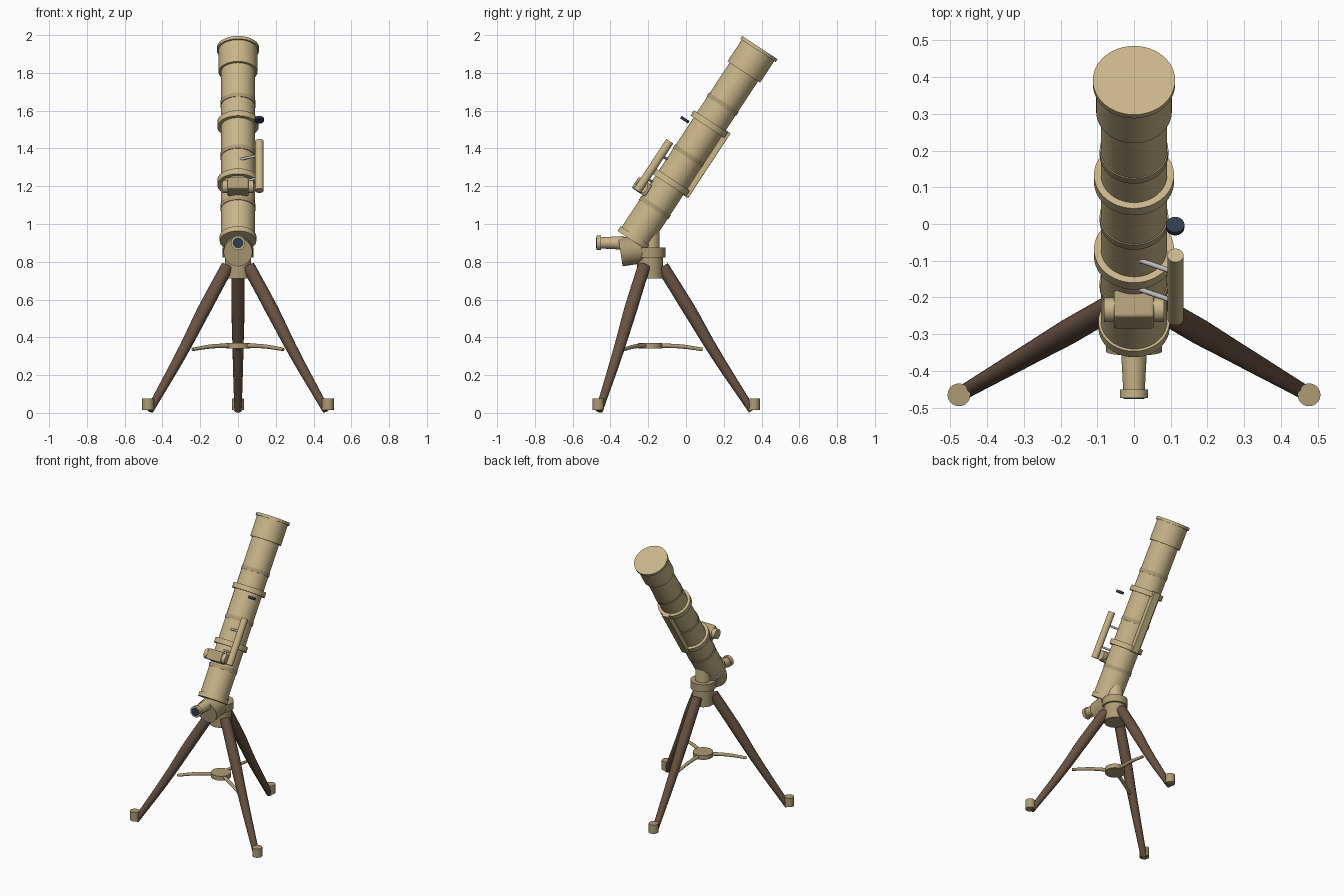
import bpy, math
from mathutils import Vector

if "Cube" in bpy.data.objects:
    bpy.data.objects.remove(bpy.data.objects["Cube"])

TILT = math.radians(33.3)
S, C = math.sin(TILT), math.cos(TILT)
HUB_Y = -0.19


def mat(name, rgb):
    m = bpy.data.materials.new(name)
    m.diffuse_color = (*rgb, 1)
    m.use_nodes = True
    m.node_tree.nodes["Principled BSDF"].inputs["Base Color"].default_value = m.diffuse_color
    return m


TAN = mat("tan", (0.58, 0.46, 0.25))
BRONZE = mat("bronze", (0.42, 0.33, 0.18))
BROWN = mat("brown", (0.14, 0.085, 0.055))
NAVY = mat("navy", (0.03, 0.045, 0.08))
STEEL = mat("steel", (0.5, 0.5, 0.5))


def at(t, u=0.0, x=0.0):
    """Point t down the tube from its top, u towards the upper side, x sideways."""
    return Vector((x, 0.391 - S * t - C * u, 1.934 - C * t + S * u))


def finish(name, m):
    o = bpy.context.object
    o.name = name
    o.data.materials.append(m)
    bpy.ops.object.shade_smooth_by_angle(angle=math.radians(35))
    return o


def cyl(name, a, b, r, m, r2=None, n=48):
    a, b = Vector(a), Vector(b)
    d = b - a
    bpy.ops.mesh.primitive_cone_add(vertices=n, radius1=r, radius2=r if r2 is None else r2,
                                    depth=d.length, location=(a + b) / 2,
                                    rotation=d.to_track_quat('Z', 'Y').to_euler())
    return finish(name, m)


def box(name, loc, size, m, bevel):
    bpy.ops.mesh.primitive_cube_add(size=1, location=loc, rotation=(-TILT, 0, 0))
    o = bpy.context.object
    o.scale = size
    bpy.ops.object.transform_apply(location=False, rotation=False, scale=True)
    mod = o.modifiers.new("bevel", 'BEVEL')
    mod.width, mod.segments = bevel, 3
    return finish(name, m)


def rod(name, pts, radii, m):
    """Tapered round bar through the points."""
    cu = bpy.data.curves.new(name, 'CURVE')
    cu.dimensions = '3D'
    cu.bevel_depth, cu.bevel_resolution, cu.use_fill_caps = 1, 6, True
    sp = cu.splines.new('BEZIER')
    sp.bezier_points.add(len(pts) - 1)
    for bp, p, r in zip(sp.bezier_points, pts, radii):
        bp.co, bp.radius = p, r
        bp.handle_left_type = bp.handle_right_type = 'AUTO'
    o = bpy.data.objects.new(name, cu)
    bpy.context.collection.objects.link(o)
    bpy.ops.object.select_all(action='DESELECT')
    o.select_set(True)
    bpy.context.view_layer.objects.active = o
    bpy.ops.object.convert(target='MESH')
    return finish(name, m)


# Main tube, dew shield and end caps
cyl("main_tube", at(1.22), at(0.05), 0.09, TAN)
cyl("dew_shield", at(0.155), at(0.01), 0.103, TAN)
cyl("front_cap", at(0.018), at(0), 0.112, TAN)
cyl("rear_rim", at(1.225), at(1.195), 0.097, TAN)

# Thin bands and mounting rings
for i, t in enumerate((0.358, 0.686, 1.012)):
    cyl(f"tube_band_{i + 1}", at(t + 0.012), at(t - 0.012), 0.0935, BRONZE)
for i, t in enumerate((0.486, 0.854)):
    cyl(f"mounting_ring_{i + 1}", at(t + 0.017), at(t - 0.017), 0.109, TAN)
box("dovetail_bar", at(0.67, -0.104), (0.05, 0.032, 0.41), TAN, 0.003)

# Finder scope on two stalks
cyl("finder_scope", at(0.989, 0.126, 0.113), at(0.676, 0.126, 0.113), 0.022, TAN, n=32)
for i, t in enumerate((0.763, 0.907)):
    cyl(f"finder_stalk_{i + 1}", at(t, 0.078), at(t, 0.124, 0.11), 0.007, STEEL, n=16)

# Focuser block with side knobs, separate dark knob
box("focuser_block", at(0.958, 0.117), (0.11, 0.086, 0.07), BRONZE, 0.008)
cyl("focuser_knobs", at(0.958, 0.118, -0.082), at(0.958, 0.118, 0.082), 0.033, TAN, n=32)
cyl("dark_knob", at(0.545, 0.122, 0.112), at(0.529, 0.122, 0.112), 0.025, NAVY, n=32)

# Diagonal and eyepiece
cyl("diagonal_body", (0, -0.347, 0.851), (0, -0.235, 0.868), 0.076, BRONZE)
cyl("eyepiece_barrel", (0, -0.33, 0.9), (0, -0.46, 0.9), 0.036, TAN, 0.029, n=32)
cyl("eyepiece_rim", (0, -0.45, 0.9), (0, -0.474, 0.9), 0.038, TAN, n=32)
cyl("eyepiece_lens", (0, -0.46, 0.9), (0, -0.4765, 0.9), 0.028, NAVY, n=32)

# Tripod head
cyl("mount_post", (0, HUB_Y, 0.86), (0, HUB_Y, 1.02), 0.05, TAN)
cyl("mount_plate", (0, HUB_Y, 0.823), (0, HUB_Y, 0.875), 0.081, BRONZE)
cyl("tripod_head", (0, HUB_Y, 0.712), (0, HUB_Y, 0.83), 0.069, BRONZE)

# Legs, feet and spreader
cyl("spreader_hub", (0, HUB_Y, 0.34), (0, HUB_Y, 0.37), 0.064, BRONZE)
for i, deg in enumerate((90, 210, 330)):
    a = math.radians(deg)

    def radial(r, z):
        return Vector((r * math.cos(a), HUB_Y + r * math.sin(a), z))

    rod(f"leg_{i + 1}", [radial(0.065, 0.775), radial(0.205, 0.55), radial(0.335, 0.33), radial(0.54, 0.012)],
        [0.034, 0.035, 0.029, 0.02], BROWN)
    cyl(f"foot_{i + 1}", radial(0.55, 0.015), radial(0.55, 0.077), 0.031, BRONZE, n=32)
    rod(f"spreader_arm_{i + 1}", [radial(0.04, 0.356), radial(0.16, 0.352), radial(0.278, 0.336)],
        [0.012, 0.011, 0.009], BRONZE)
